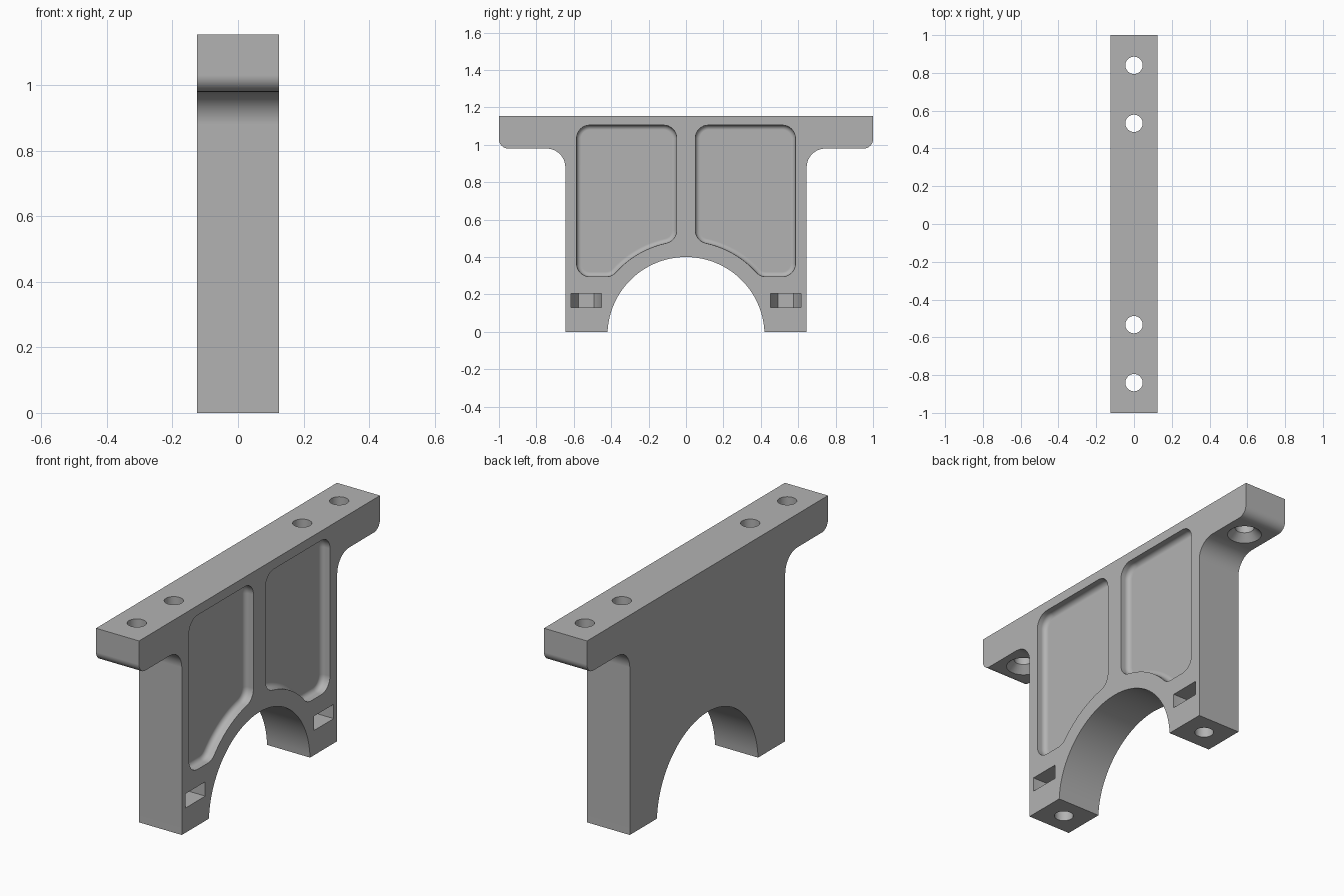
import bpy
import bmesh
from math import sin, cos, radians, degrees, atan2, asin, sqrt

cube = bpy.data.objects.get("Cube")
if cube:
    bpy.data.objects.remove(cube, do_unlink=True)

HALF = 0.125                 # half thickness
TOP = 1.155
ARCH_Z, ARCH_R = -0.02, 0.42
BOLT_Y, FLANGE_Y, HOLE_R = 0.533, 0.84, 0.046

grey = bpy.data.materials.new("plain grey")
grey.use_nodes = True
grey.diffuse_color = (0.45, 0.45, 0.45, 1)
grey.node_tree.nodes["Principled BSDF"].inputs["Base Color"].default_value = grey.diffuse_color


def arc(u, v, r, start, end, n=8):
    """Points on an arc, angles in degrees."""
    angles = [radians(start + (end - start) * i / n) for i in range(n + 1)]
    return [(u + r * cos(a), v + r * sin(a)) for a in angles]


def loft(name, rings):
    """Closed solid through rings that share a point count."""
    bm = bmesh.new()
    loops = [[bm.verts.new(p) for p in ring] for ring in rings]
    for a, b in zip(loops, loops[1:]):
        for i in range(len(a)):
            j = (i + 1) % len(a)
            bm.faces.new((a[i], a[j], b[j], b[i]))
    bm.faces.new(loops[0])
    bm.faces.new(loops[-1])
    bmesh.ops.recalc_face_normals(bm, faces=bm.faces)
    mesh = bpy.data.meshes.new(name)
    bm.to_mesh(mesh)
    bm.free()
    mesh.materials.append(grey)
    obj = bpy.data.objects.new(name, mesh)
    bpy.context.collection.objects.link(obj)
    return obj


def turned(name, y, profile, n=32):
    """Round solid on a vertical axis from (radius, z) pairs."""
    return loft(name, [[(px, py, z) for px, py in arc(0, y, r, 0, 360 - 360 / n, n - 1)]
                       for r, z in profile])


def pocket_outline(d):
    """Pocket outline shrunk by d, following the arch below."""
    r, reach = 0.07, 0.575
    low_z, in_y = 0.365, 0.12
    low_y = sqrt(reach ** 2 - (low_z - ARCH_Z) ** 2)
    in_z = ARCH_Z + sqrt(reach ** 2 - in_y ** 2)
    a_in = degrees(atan2(in_z - ARCH_Z, in_y))
    a_low = degrees(atan2(low_z - ARCH_Z, low_y))
    c = r - d
    return (arc(0.515, low_z, c, -90, 0) + arc(0.515, 1.035, c, 0, 90)
            + arc(in_y, 1.035, c, 90, 180) + arc(in_y, in_z, c, 180, 180 + a_in)
            + arc(0, ARCH_Z, reach - c, a_in, a_low, 12)[1:-1]
            + arc(low_y, low_z, c, 180 + a_low, 270))


# Main bracket: arch, legs and filleted flanges
half = (arc(0, ARCH_Z, ARCH_R, 90, degrees(asin(-ARCH_Z / ARCH_R)), 24)
        + [(0.645, 0)] + arc(0.745, 0.88, 0.1, 180, 90)
        + arc(0.95, 1.03, 0.05, -90, 0) + [(1, TOP)])
outline = half + [(-y, z) for y, z in reversed(half[1:])]
bracket = loft("arched_bracket", [[(x, y, z) for y, z in outline] for x in (-HALF, HALF)])

# Cutters, repeated on both sides
cutters = []
depth, fillet = 0.05, 0.025
floor = HALF - depth
steps = [(0, HALF + 0.05), (0, floor + fillet)]
steps += [(fillet * (1 - cos(radians(t))), floor + fillet * (1 - sin(radians(t))))
          for t in (18, 36, 54, 72, 90)]
hexagon = arc(0, 0, 0.0825, 180, 360, 3)
for s in (-1, 1):
    # Recessed panel with a rounded floor edge
    cutters.append(loft("pocket_cutter", [[(x, s * y, z) for y, z in pocket_outline(d)]
                                          for d, x in steps]))
    # Nut slot: half hexagon opening to the pocket side
    slot = [(v, s * BOLT_Y + u) for u, v in hexagon]
    slot += [(HALF + 0.05, slot[-1][1]), (HALF + 0.05, slot[0][1])]
    cutters.append(loft("nut_slot_cutter", [[(x, y, z) for x, y in slot]
                                            for z in (0.13, 0.205)]))
    # Long bolt hole through the leg
    cutters.append(turned("bolt_hole_cutter", s * BOLT_Y,
                          [(HOLE_R, -0.1), (HOLE_R, TOP + 0.1)]))
    # Countersunk flange hole
    cutters.append(turned("flange_hole_cutter", s * FLANGE_Y,
                          [(0.103, 0.96), (HOLE_R, 1.017), (HOLE_R, TOP + 0.1)]))

bpy.ops.object.select_all(action='DESELECT')
bpy.context.view_layer.objects.active = bracket
bracket.select_set(True)
for cutter in cutters:
    cutter.hide_render = True
    mod = bracket.modifiers.new("cut", 'BOOLEAN')
    mod.operation = 'DIFFERENCE'
    mod.solver = 'EXACT'
    mod.object = cutter
    bpy.ops.object.modifier_apply(modifier=mod.name)
    bpy.data.objects.remove(cutter, do_unlink=True)

# Smooth fillets, flat faces kept true
bpy.ops.object.shade_smooth_by_angle(angle=radians(30))
weighted = bracket.modifiers.new("flat_faces", 'WEIGHTED_NORMAL')
weighted.keep_sharp = True
